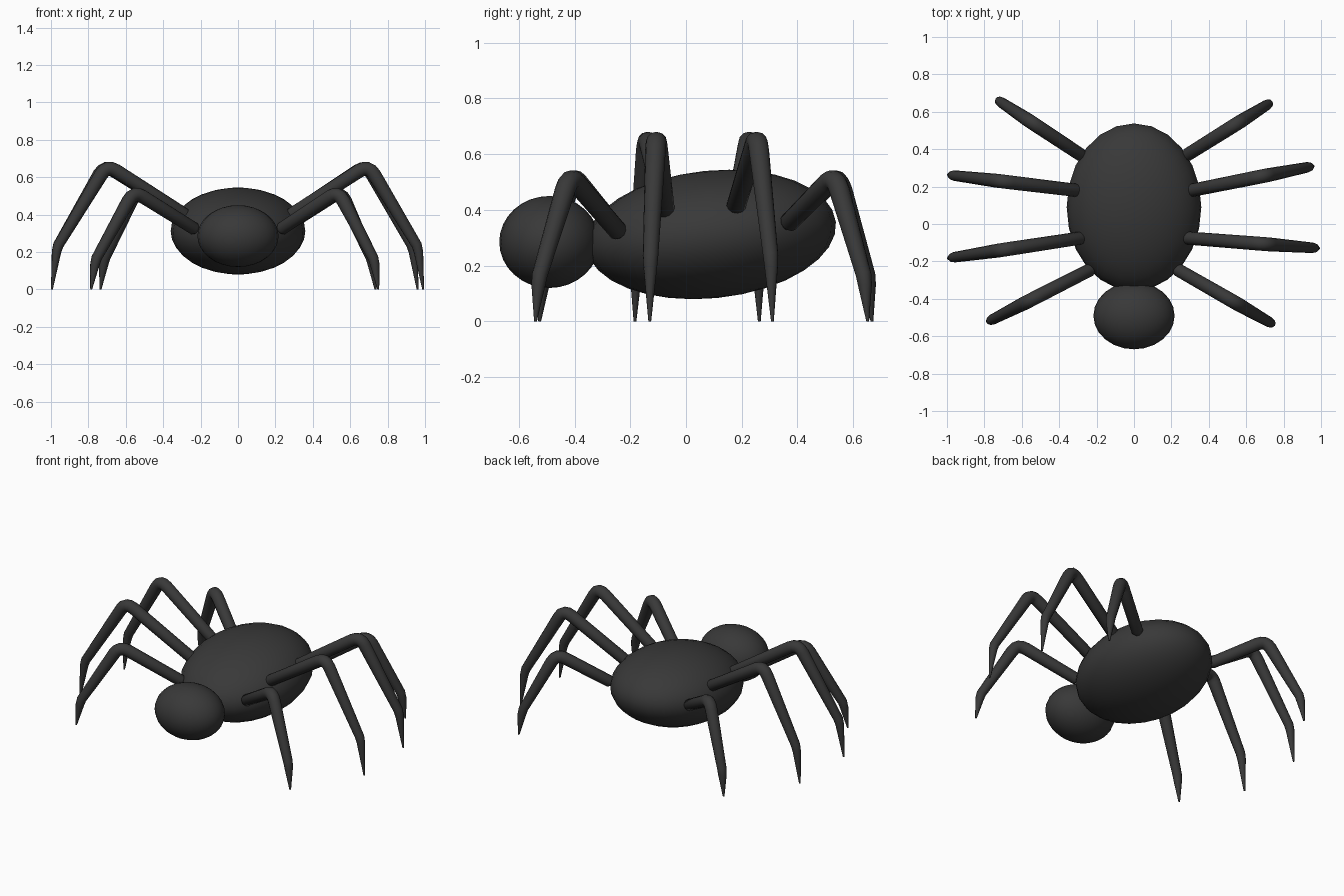
import bpy
from mathutils import Vector

if "Cube" in bpy.data.objects:
    bpy.data.objects.remove(bpy.data.objects["Cube"])


def ellipsoid(name, loc, radii, tilt=0.0):
    bpy.ops.mesh.primitive_uv_sphere_add(segments=24, ring_count=16, radius=1,
                                         location=loc, rotation=(tilt, 0, 0))
    ob = bpy.context.object
    ob.name = name
    ob.scale = radii
    bpy.ops.object.shade_smooth()
    paint(ob)


def paint(ob):
    ob.data.materials.append(dark)


def leg(name, base, foot, knee_z, ankle_z):
    """Tapered tube: base, rounded knee, ankle, pointed foot."""
    b, f = Vector(base), Vector(foot + (0,))
    knee = b.lerp(f, 0.585)
    knee.z = knee_z
    ankle = b.lerp(f, 0.965)
    ankle.z = ankle_z
    up = (b - knee).normalized()
    down = (ankle - knee).normalized()
    path = [(b + up * 0.018, 0.022), (b, 0.035)]
    # rounded knee
    p0, p2 = knee + up * 0.06, knee + down * 0.06
    for i in range(5):
        t = i / 4
        p = p0 * (1 - t) ** 2 + knee * 2 * t * (1 - t) + p2 * t ** 2
        path.append((p, 0.037))
    path += [(ankle - down * 0.02, 0.028), (ankle - Vector((0, 0, 0.02)), 0.025), (f, 0.005)]

    cu = bpy.data.curves.new(name, 'CURVE')
    cu.dimensions = '3D'
    cu.bevel_depth = 1.0
    cu.bevel_resolution = 4
    cu.use_fill_caps = True
    sp = cu.splines.new('POLY')
    sp.points.add(len(path) - 1)
    for pt, (co, r) in zip(sp.points, path):
        pt.co = (*co, 1)
        pt.radius = r
    ob = bpy.data.objects.new(name, cu)
    bpy.context.collection.objects.link(ob)
    bpy.ops.object.select_all(action='DESELECT')
    ob.select_set(True)
    bpy.context.view_layer.objects.active = ob
    bpy.ops.object.convert(target='MESH')
    ob = bpy.context.object
    ob.name = name
    bpy.ops.object.shade_smooth_by_angle(angle=0.9)
    # keep the feet on the ground
    for v in ob.data.vertices:
        v.co.z = max(v.co.z, 0)
    paint(ob)


dark = bpy.data.materials.new("dark_grey")
dark.diffuse_color = (0.04, 0.04, 0.04, 1)
dark.use_nodes = True
dark.node_tree.nodes["Principled BSDF"].inputs["Base Color"].default_value = dark.diffuse_color

# Body and head
ellipsoid("abdomen", (0, 0.09, 0.312), (0.36, 0.45, 0.229), 0.1)
ellipsoid("head", (0, -0.49, 0.285), (0.217, 0.18, 0.165))

# Legs: the two sides are posed slightly differently
legs = [
    ("front_leg", (0.235, -0.245, 0.325), (0.75, -0.54), (-0.785, -0.525), 0.525, 0.15),
    ("front_middle_leg", (0.285, -0.075, 0.40), (0.99, -0.13), (-0.995, -0.183), 0.665, 0.22),
    ("rear_middle_leg", (0.31, 0.18, 0.415), (0.96, 0.31), (-0.995, 0.263), 0.665, 0.22),
    ("rear_leg", (0.285, 0.37, 0.355), (0.735, 0.652), (-0.735, 0.667), 0.525, 0.15),
]
for name, (x, y, z), right, left, kz, az in legs:
    leg("right_" + name, (x, y, z), right, kz, az)
    leg("left_" + name, (-x, y, z), left, kz, az)
